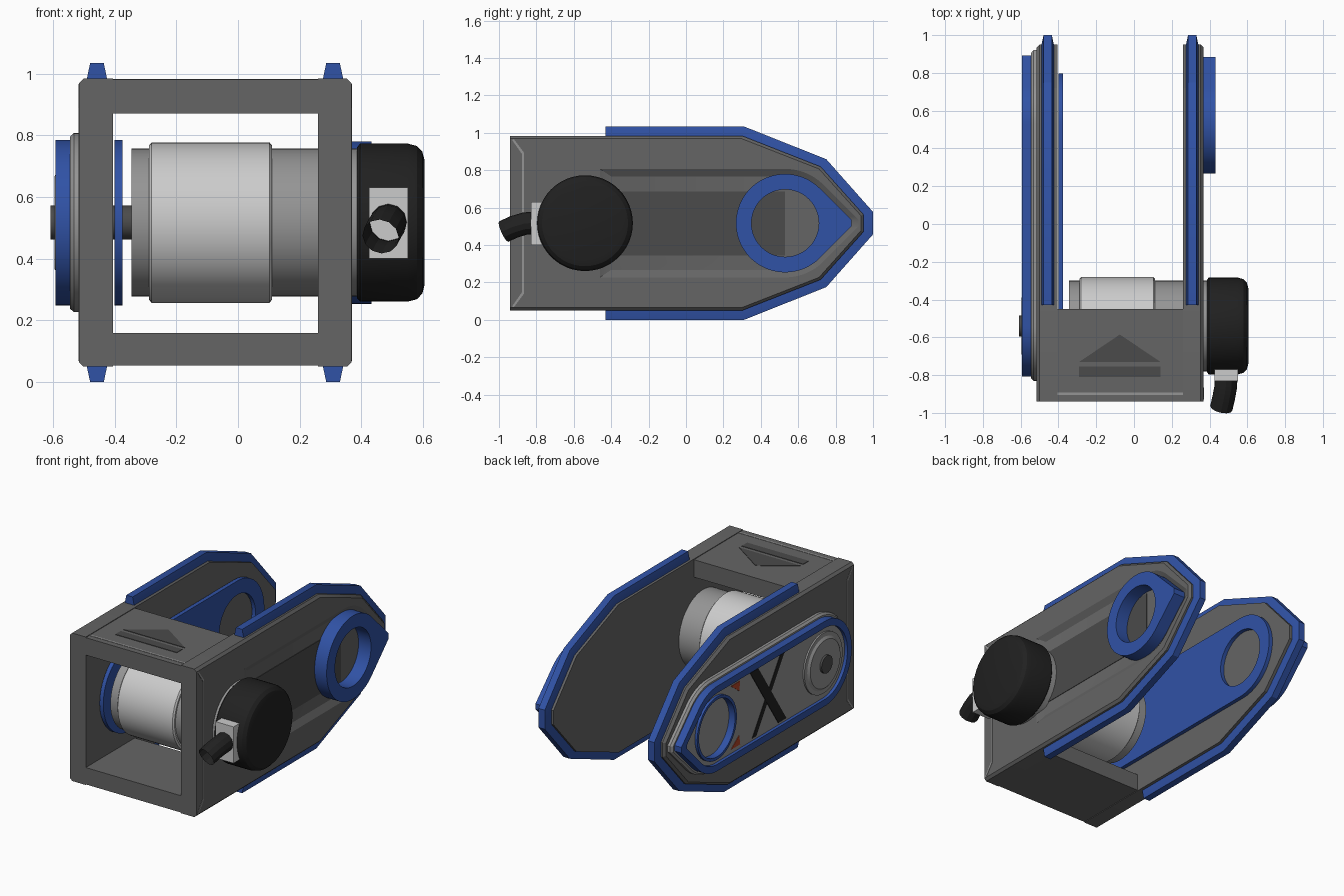
import bpy, bmesh
from math import radians, cos, sin

if "Cube" in bpy.data.objects:
    bpy.data.objects.remove(bpy.data.objects["Cube"])

HOLE_Y, MOTOR_Y, MID_Z = 0.53, -0.54, 0.517


def material(name, r, g, b):
    m = bpy.data.materials.new(name)
    m.diffuse_color = (r, g, b, 1)
    m.use_nodes = True
    m.node_tree.nodes["Principled BSDF"].inputs["Base Color"].default_value = m.diffuse_color
    return m


BLUE = material("blue", 0.03, 0.085, 0.38)
BODY = material("body_grey", 0.13, 0.13, 0.13)
MID = material("mid_grey", 0.3, 0.3, 0.3)
LIGHT = material("light_grey", 0.55, 0.55, 0.55)
DARK = material("dark_grey", 0.07, 0.07, 0.07)
BLACK = material("black", 0.015, 0.015, 0.015)
RED = material("red", 0.45, 0.06, 0.02)


def loft(name, rings, mat, axis='x'):
    """Closed solid through rings of (position, points) along an axis."""
    bm = bmesh.new()
    loops = []
    for t, pts in rings:
        loops.append([bm.verts.new((t, a, b) if axis == 'x' else (a, b, t)) for a, b in pts])
    for A, B in zip(loops, loops[1:]):
        for i in range(len(A)):
            j = (i + 1) % len(A)
            bm.faces.new((A[i], A[j], B[j], B[i]))
    bm.faces.new(loops[0])
    bm.faces.new(loops[-1])
    bmesh.ops.recalc_face_normals(bm, faces=bm.faces)
    me = bpy.data.meshes.new(name)
    bm.to_mesh(me)
    bm.free()
    me.materials.append(mat)
    ob = bpy.data.objects.new(name, me)
    bpy.context.collection.objects.link(ob)
    smooth(ob)
    return ob


def select(ob):
    bpy.ops.object.select_all(action='DESELECT')
    ob.select_set(True)
    bpy.context.view_layer.objects.active = ob


def smooth(ob):
    select(ob)
    bpy.ops.object.shade_smooth_by_angle(angle=radians(25))


def cut(ob, rings):
    cutter = loft("cutter", rings, ob.data.materials[0])
    mod = ob.modifiers.new("cut", 'BOOLEAN')
    mod.operation, mod.object = 'DIFFERENCE', cutter
    select(ob)
    bpy.ops.object.modifier_apply(modifier=mod.name)
    bpy.data.objects.remove(cutter)
    smooth(ob)


def box(name, x0, x1, y0, y1, z0, z1, mat):
    pts = [(x0, y0), (x1, y0), (x1, y1), (x0, y1)]
    return loft(name, [(z0, pts), (z1, pts)], mat, 'z')


def circle(r, y, n=48):
    return [(y + r * cos(i * radians(360 / n)), MID_Z + r * sin(i * radians(360 / n))) for i in range(n)]


def lathe(name, profile, mat, y=MOTOR_Y):
    return loft(name, [(x, circle(r, y)) for x, r in profile], mat)


def arc(r, y, a0, a1, pointed=False):
    """Arc of outline points; the pointed kind has 45 degree sides and a blunt tip."""
    pts = []
    for i in range(65):
        a = radians(a0 + (a1 - a0) * i / 64)
        q = r
        if pointed and abs(a) < radians(45):
            q = min(r / cos(radians(45) - abs(a)), 1.35 * r / cos(a))
        pts.append((y + q * cos(a), MID_Z + q * sin(a)))
    return pts


def pod(r, back=MOTOR_Y, pointed=True):
    return arc(r, HOLE_Y, -90, 90, pointed) + arc(r, back, 90, 270)[0 if back != HOLE_Y else 1:-1]


def recess(r, start):
    return arc(r, HOLE_Y, -90, 90, True) + [(start, MID_Z + r), (start, MID_Z - r)]


def plate(d, front=-0.94):
    """Side plate outline, inset by d."""
    low = [(front, .05 + d), (.3 - .2 * d, .05 + d), (.72 - .6 * d, .215 + .8 * d), (.95 - d, .472 + .3 * d)]
    return low + [(y, 2 * MID_Z - z) for y, z in reversed(low)]


# Side plates with blue edge rails
for side, xi, xm, xo, rail in (("left", -.405, -.5, -.515, -.457), ("right", .26, .353, .368, .308)):
    ob = loft(side + "_side_plate", [(xi, plate(0)), (xm, plate(0)), (xo, plate(.015))], BODY)
    if side == "right":
        cut(ob, [(.345, recess(.25, -.40)), (.368, recess(.29, -.46)), (.39, recess(.29, -.46))])
    loft(side + "_edge_rail", [(rail - .033, plate(.002, -.43)), (rail - .022, plate(-.05, -.43)),
                               (rail + .022, plate(-.05, -.43)), (rail + .033, plate(.002, -.43))], BLUE)
    # Thin raised line near the front edge
    line = [(-.92, .068), (-.866, .14), (-.866, .894), (-.92, .966),
            (-.93, .962), (-.878, .888), (-.878, .146), (-.93, .072)]
    s = 1 if xo > 0 else -1
    loft(side + "_front_line", [(xo - .01 * s, line), (xo + .002 * s, line)], MID)

# Top and bottom walls of the motor housing
box("housing_top", -.41, .265, -.94, -.45, .87, .98, BODY)
box("housing_bottom", -.41, .265, -.94, -.45, .054, .16, BODY)
box("top_front_line", -.5, .353, -.905, -.893, .97, .982, MID)

# Direction marking on the top
arrow = [(-.29, -.73), (.14, -.73), (-.075, -.585)]
loft("top_arrow", [(.975, arrow), (.983, arrow)], DARK, 'z')
box("top_bar", -.29, .14, -.81, -.755, .975, .983, DARK)

# Right side: dark strip in the channel and pointed ring
band = [(-.5, .345), (HOLE_Y, .345), (HOLE_Y, .685), (-.5, .685)]
loft("channel_strip", [(.34, band), (.348, band)], DARK)
ring = loft("right_ring", [(.335, pod(.263, HOLE_Y)), (.432, pod(.263, HOLE_Y))], BLUE)
cut(ring, [(.3, circle(.18, HOLE_Y)), (.5, circle(.18, HOLE_Y))])

# Left side: stepped base, blue rim, grey panel, hole lining
loft("left_base", [(-.51, pod(.29)), (-.532, pod(.29)), (-.545, pod(.278))], MID)
rim = loft("left_rim", [(-.54, pod(.268)), (-.592, pod(.268))], BLUE)
cut(rim, [(-.5, pod(.225)), (-.65, pod(.225))])
panel = loft("left_panel", [(-.54, pod(.228)), (-.572, pod(.228))], MID)
cut(panel, [(-.5, circle(.19, HOLE_Y)), (-.65, circle(.19, HOLE_Y))])
lining = lathe("left_hole_lining", [(-.54, .198), (-.588, .198)], BLUE, HOLE_Y)
cut(lining, [(-.5, circle(.18, HOLE_Y)), (-.65, circle(.18, HOLE_Y))])

# Crossed bands and red corner marks on the left panel
for s, w in ((1, .04), (-1, .02)):
    bar = [(.14 - w, MID_Z + .21 * s), (.14 + w, MID_Z + .21 * s),
           (-.14 + w, MID_Z - .21 * s), (-.14 - w, MID_Z - .21 * s)]
    loft("panel_cross_band", [(-.565, bar), (-.574 - w / 20, bar)], BLACK)
    mark = [(.28, MID_Z + .2 * s), (.37, MID_Z + .2 * s), (.29, MID_Z + .14 * s)]
    loft("panel_red_mark", [(-.565, mark), (-.575, mark)], RED)

# Bearing disc and shaft
lathe("bearing_disc", [(-.55, .19), (-.582, .19), (-.584, .165), (-.595, .15)], MID)
lathe("shaft", [(-.608, .055), (-.33, .055)], DARK)

# Inner blue plate on the left arm
inner = loft("left_inner_plate", [(-.40, pod(.268, pointed=False)), (-.375, pod(.268, pointed=False))], BLUE)
cut(inner, [(-.405, circle(.18, HOLE_Y)), (-.3, circle(.18, HOLE_Y))])

# Motor with sleeve and black end cap
lathe("motor_body", [(-.345, .24), (.39, .24)], MID)
lathe("motor_sleeve", [(-.288, .25), (-.28, .26), (.102, .26), (.11, .25)], LIGHT)
lathe("motor_cap", [(.386, .245), (.396, .256), (.55, .256), (.58, .248), (.597, .23), (.605, .2)], BLACK)

# Cable connector and bent cable stub
box("cable_connector", .425, .55, -.83, -.77, .4, .63, LIGHT)
curve = bpy.data.curves.new("cable", 'CURVE')
curve.dimensions = '3D'
curve.bevel_depth, curve.bevel_resolution = .06, 4
spline = curve.splines.new('POLY')
path = [(.488, -.80, .52), (.486, -.86, .515), (.475, -.92, .497), (.462, -.975, .472)]
spline.points.add(len(path) - 1)
for p, co in zip(spline.points, path):
    p.co = (*co, 1)
cable = bpy.data.objects.new("cable", curve)
bpy.context.collection.objects.link(cable)
curve.materials.append(BLACK)
select(cable)
bpy.ops.object.convert(target='MESH')
smooth(bpy.context.object)
